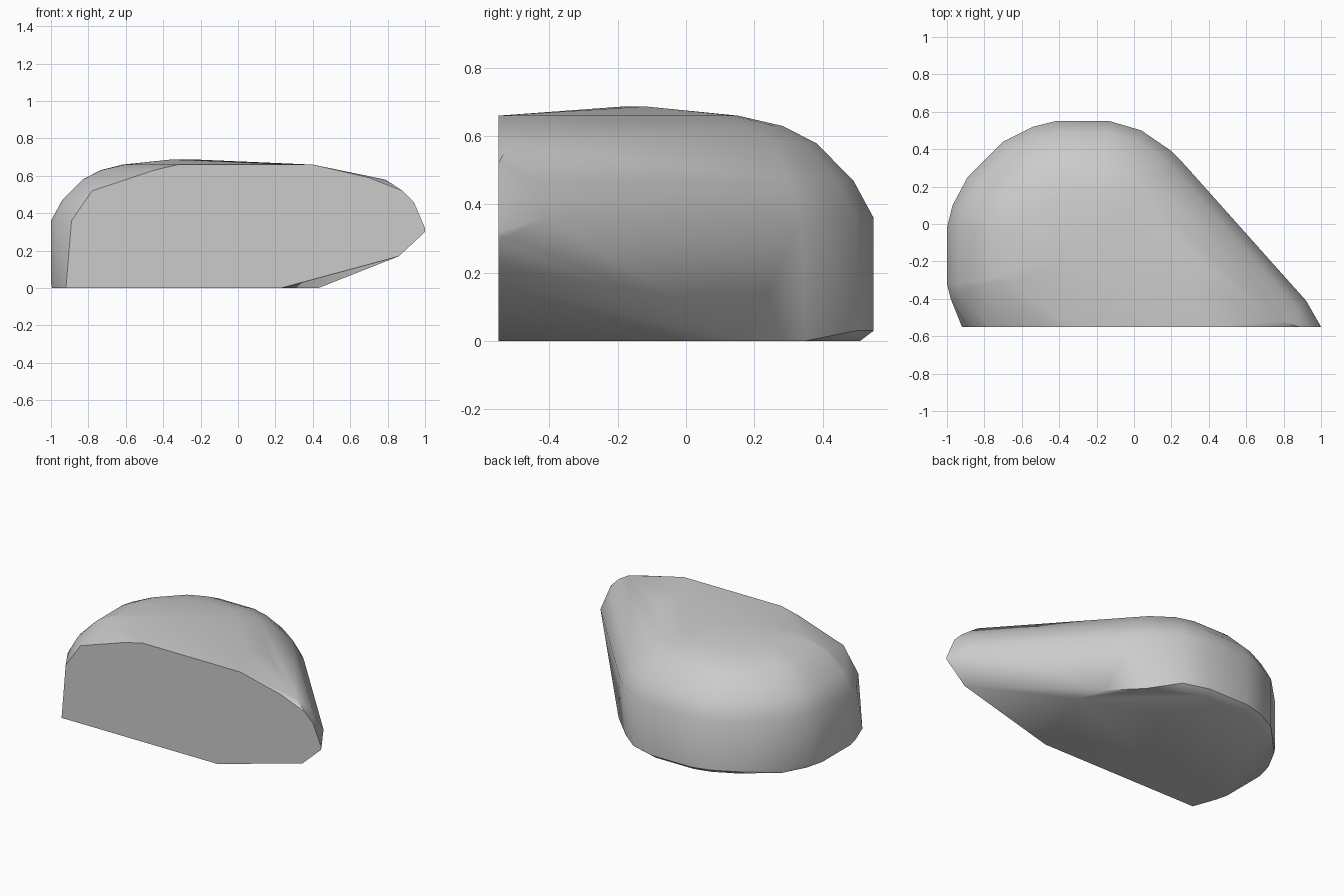
import bpy, bmesh, math
from mathutils import Vector

cube = bpy.data.objects.get("Cube")
if cube:
    bpy.data.objects.remove(cube)

FRONT = -0.55

# Plan outline of the boulder at its widest, clockwise from the front right
outline = [Vector(p) for p in (
    (-.89, FRONT), (-.98, -.4), (-1, -.32), (-1, -.02), (-.97, .1), (-.89, .25),
    (-.7, .44), (-.54, .52), (-.42, .55), (-.13, .55), (.04, .5), (.2, .39),
    (.25, .34), (.58, -.03), (.92, -.41), (1, FRONT))]

# Rounded shoulder: (inset, height)
shoulder = [(0, .36), (.06, .47), (.17, .58), (.27, .63), (.4, .66)]

# Flat cut face at the front
front_profile = [(-.92, 0), (-.89, .06), (-.89, .36), (-.78, .52), (-.45, .63),
                 (-.32, .66), (.4, .66), (.7, .59), (.88, .52), (.94, .46),
                 (1, .32), (1, .3), (.86, .17), (.23, 0)]

bm = bmesh.new()
for x, z in front_profile:
    bm.verts.new((x, FRONT, z))

for i in range(1, len(outline) - 1):
    p = outline[i]
    d = (outline[i + 1] - outline[i - 1]).normalized()
    inward = Vector((d.y, -d.x))
    for inset, z in shoulder:
        q = p + inward * inset
        if q.y > FRONT:
            bm.verts.new((q.x, q.y, z))
    # Foot: vertical wall at the left and back, undercut towards the tail
    if p.x < .1:
        bm.verts.new((p.x, p.y, .03))
        foot = p + inward * (.04 if p.y > .4 else .005)
        bm.verts.new((foot.x, foot.y, 0))

# Underside edge of the tail, its widest ridge and the low crown
for co in ((.43, 0, 0), (.38, .17, 0), (.2, .35, 0), (.98, -.52, .3),
           (-.36, -.18, .687), (-.22, -.12, .687)):
    bm.verts.new(co)

hull = bmesh.ops.convex_hull(bm, input=bm.verts)
loose = [v for v in bm.verts if not v.link_faces]
bmesh.ops.delete(bm, geom=loose, context='VERTS')
bmesh.ops.dissolve_limit(bm, angle_limit=math.radians(1),
                         verts=bm.verts, edges=bm.edges)
bmesh.ops.recalc_face_normals(bm, faces=bm.faces)

mesh = bpy.data.meshes.new("boulder")
bm.to_mesh(mesh)
bm.free()
boulder = bpy.data.objects.new("boulder", mesh)
bpy.context.collection.objects.link(boulder)

# Plain stone colour
stone = bpy.data.materials.new("grey stone")
stone.use_nodes = True
colour = (.6, .6, .6, 1)
stone.diffuse_color = colour
stone.node_tree.nodes["Principled BSDF"].inputs["Base Color"].default_value = colour
mesh.materials.append(stone)

bpy.context.view_layer.objects.active = boulder
boulder.select_set(True)
bpy.ops.object.shade_smooth_by_angle(angle=math.radians(40))
